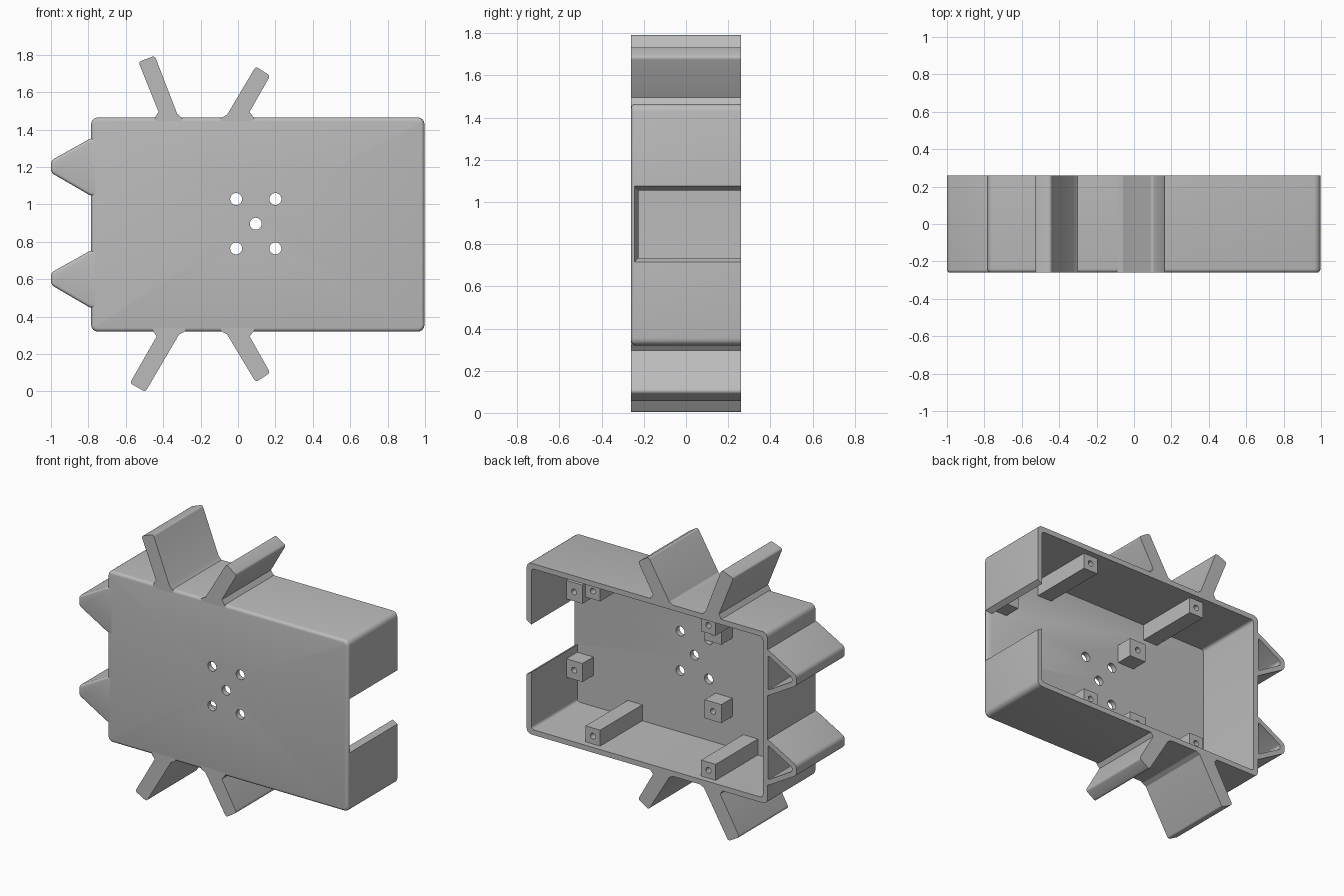
import bpy
import bmesh
from mathutils import Matrix

cube = bpy.data.objects.get("Cube")
if cube:
    bpy.data.objects.remove(cube, do_unlink=True)

grey = bpy.data.materials.new("plain grey")
grey.use_nodes = True
colour = (0.5, 0.5, 0.5, 1)
grey.diffuse_color = colour
grey.node_tree.nodes["Principled BSDF"].inputs["Base Color"].default_value = colour

FRONT, BACK, WALL = -0.26, 0.26, 0.035
FLOOR = FRONT + WALL


def add_object(name, bm):
    bmesh.ops.recalc_face_normals(bm, faces=bm.faces)
    mesh = bpy.data.meshes.new(name)
    bm.to_mesh(mesh)
    bm.free()
    mesh.materials.append(grey)
    ob = bpy.data.objects.new(name, mesh)
    bpy.context.collection.objects.link(ob)
    return ob


def prism(name, outline, y0, y1, corner=0, edge=0, skip=lambda v: False):
    """Extrude an x-z outline along y, rounding its corners and front edges."""
    bm = bmesh.new()
    face = bm.faces.new([bm.verts.new((x, y0, z)) for x, z in outline])
    made = bmesh.ops.extrude_face_region(bm, geom=[face])["geom"]
    for v in made:
        if isinstance(v, bmesh.types.BMVert):
            v.co.y = y1
    if corner:
        upright = [e for e in bm.edges
                   if abs(e.verts[0].co.y - e.verts[1].co.y) > 0.01 and not skip(e.verts[0])]
        bmesh.ops.bevel(bm, geom=upright, offset=corner, segments=4, profile=0.5, affect='EDGES')
    if edge:
        rim = [e for e in bm.edges if all(abs(v.co.y - y0) < 1e-4 for v in e.verts)
               and not all(skip(v) for v in e.verts)]
        bmesh.ops.bevel(bm, geom=rim, offset=edge, segments=4, profile=0.5, affect='EDGES')
    return add_object(name, bm)


def rect(x0, x1, z0, z1):
    return [(x0, z0), (x1, z0), (x1, z1), (x0, z1)]


def rod(x, z, radius, y0, y1):
    bm = bmesh.new()
    bmesh.ops.create_cone(bm, cap_ends=True, segments=24, radius1=radius, radius2=radius,
                          depth=y1 - y0, matrix=Matrix.Translation((x, (y0 + y1) / 2, z))
                          @ Matrix.Rotation(1.5707963, 4, 'X'))
    return add_object("drill", bm)


def cut(ob, cutters):
    for c in cutters:
        mod = ob.modifiers.new("cut", 'BOOLEAN')
        mod.operation, mod.solver, mod.object = 'DIFFERENCE', 'EXACT', c
    graph = bpy.context.evaluated_depsgraph_get()
    mesh = bpy.data.meshes.new_from_object(ob.evaluated_get(graph))
    ob.modifiers.clear()
    ob.data = mesh
    for c in cutters:
        bpy.data.objects.remove(c, do_unlink=True)


parts = []

# Open-backed box with a chamfered side notch and five round holes
X0, X1, Z0, Z1 = -0.785, 0.997, 0.32, 1.465
box = prism("box_shell", rect(X0, X1, Z0, Z1), FRONT, BACK, 0.035, 0.02)
cavity = prism("cavity", rect(X0 + WALL, X1 - WALL, Z0 + WALL, Z1 - WALL), FLOOR, 0.4, 0.02)
bm = bmesh.new()
rings = []
for step in (-1, 2):
    x, s = X1 - WALL * step, 0.02 * step
    rings.append([bm.verts.new((x, y, z)) for y, z in
                  ((-0.245 + s, 0.715 + s), (0.4, 0.715 + s),
                   (0.4, 1.075 - s), (-0.245 + s, 1.075 - s))])
bm.faces.new(rings[0])
bm.faces.new(rings[1])
for i in range(4):
    j = (i + 1) % 4
    bm.faces.new((rings[0][i], rings[0][j], rings[1][j], rings[1][i]))
notch = add_object("notch", bm)
holes = [rod(0.095 + i * 0.105, 0.897 + k * 0.132, 0.032, -0.4, 0)
         for i, k in ((0, 0), (-1, -1), (1, -1), (-1, 1), (1, 1))]
cut(box, [cavity, notch] + holes)
parts.append(box)

# Hollow wedges on the right side
for name, z in (("upper_wedge", 1.2), ("lower_wedge", 0.6)):
    outline = [(-0.755, z + 0.155), (X0, z + 0.155), (-1, z + 0.035),
               (-1, z - 0.03), (X0, z - 0.155), (-0.755, z - 0.155)]
    wedge = prism(name, outline, FRONT, BACK, 0.018, 0.016, lambda v: v.co.x > -0.77)
    hollow = prism("hollow", [(X0 - 0.005, z + 0.115), (-0.965, z + 0.015),
                              (-0.965, z - 0.012), (X0 - 0.005, z - 0.115)], FLOOR, 0.4, 0.008)
    cut(wedge, [hollow])
    parts.append(wedge)

# Slanted fins above and below, with flared roots
fins = {
    "top_right_fin": [(-0.30, 1.44), (-0.30, 1.462), (-0.325, 1.485), (-0.445, 1.795),
                      (-0.532, 1.762), (-0.425, 1.495), (-0.445, 1.462), (-0.445, 1.44)],
    "top_left_fin": [(0.085, 1.44), (0.085, 1.462), (0.062, 1.495), (0.172, 1.688),
                     (0.095, 1.738), (-0.058, 1.48), (-0.09, 1.462), (-0.09, 1.44)],
    "bottom_right_fin": [(-0.28, 0.345), (-0.28, 0.323), (-0.315, 0.305), (-0.495, -0.002),
                         (-0.578, 0.044), (-0.435, 0.295), (-0.455, 0.323), (-0.455, 0.345)],
    "bottom_left_fin": [(0.085, 0.345), (0.085, 0.323), (0.062, 0.295), (0.172, 0.1),
                        (0.095, 0.05), (-0.058, 0.305), (-0.09, 0.323), (-0.09, 0.345)],
}
for name, outline in fins.items():
    parts.append(prism(name, outline, FRONT, BACK, 0.015, 0,
                       lambda v: Z0 - 0.04 < v.co.z < Z1 + 0.04))

# Drilled screw posts: tall ones at the walls, short ones on the front panel
for kind, half, top, spots in (
        ("tall_post", 0.054, 0.22, [(x, z) for x in (0.535, -0.32) for z in (1.377, 0.408)]),
        ("short_post", 0.062, -0.11, [(x, z) for x in (0.905, -0.123) for z in (1.147, 0.623)])):
    for i, (x, z) in enumerate(spots):
        post = prism(f"{kind}_{i + 1}", rect(x - half, x + half, z - half, z + half),
                     FLOOR - 0.01, top)
        cut(post, [rod(x, z, 0.019, top - 0.1, top + 0.1)])
        parts.append(post)

# Smooth the rounded edges, keep the rest crisp
bpy.ops.object.select_all(action='DESELECT')
for ob in parts:
    ob.select_set(True)
bpy.context.view_layer.objects.active = box
bpy.ops.object.shade_smooth_by_angle(angle=0.52)
